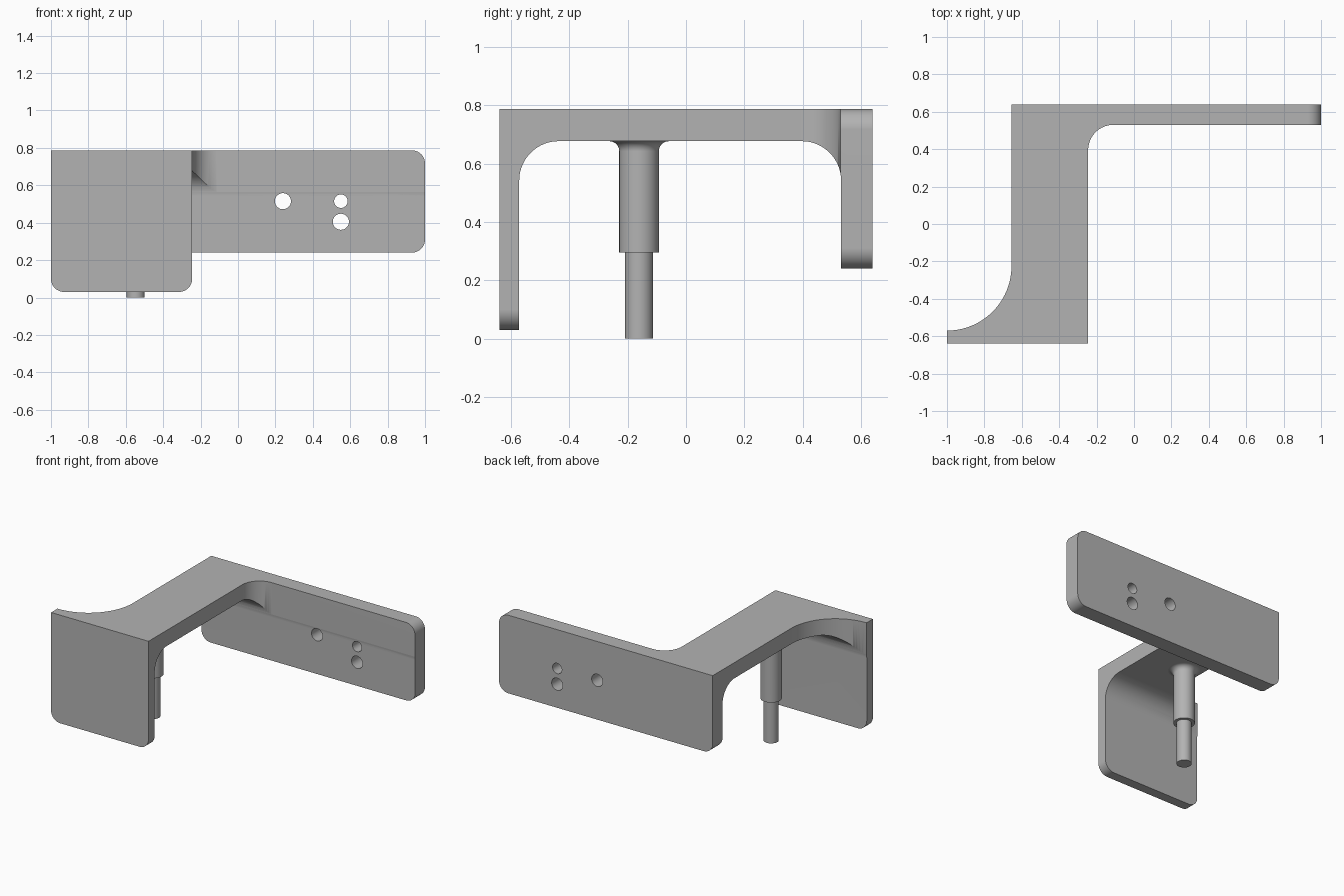
import bpy, bmesh, math
from mathutils import Vector

if "Cube" in bpy.data.objects:
    bpy.data.objects.remove(bpy.data.objects["Cube"])

grey = bpy.data.materials.new("plain grey")
grey.diffuse_color = (0.45, 0.45, 0.45, 1)
grey.use_nodes = True
grey.node_tree.nodes["Principled BSDF"].inputs["Base Color"].default_value = grey.diffuse_color


def arc(cx, cy, r, a0, a1, n=20):
    """Points on an arc, angles in degrees."""
    return [(cx + r * math.cos(math.radians(a0 + (a1 - a0) * i / n)),
             cy + r * math.sin(math.radians(a0 + (a1 - a0) * i / n))) for i in range(n + 1)]


def finish(bm, name):
    bmesh.ops.recalc_face_normals(bm, faces=bm.faces)
    me = bpy.data.meshes.new(name)
    bm.to_mesh(me)
    bm.free()
    me.materials.append(grey)
    ob = bpy.data.objects.new(name, me)
    bpy.context.collection.objects.link(ob)
    return ob


def prism(name, pts, axis, lo, hi):
    """Extrude a 2D outline along an axis (the outline uses the other two axes in order)."""
    bm = bmesh.new()

    def place(p, t):
        c = list(p)
        c.insert("xyz".index(axis), t)
        return Vector(c)
    f = bm.faces.new([bm.verts.new(place(p, lo)) for p in pts])
    ext = bmesh.ops.extrude_face_region(bm, geom=[f])["geom"]
    bmesh.ops.translate(bm, vec=place((0, 0), hi - lo),
                        verts=[v for v in ext if isinstance(v, bmesh.types.BMVert)])
    return finish(bm, name)


def lathe(name, prof, origin, direction):
    """Spin an (r, h) profile about an axis; profile ends on the axis are closed."""
    bm = bmesh.new()
    vs = [bm.verts.new((r, 0, h)) for r, h in prof]
    es = [bm.edges.new(p) for p in zip(vs, vs[1:])]
    bmesh.ops.spin(bm, geom=vs + es, cent=(0, 0, 0), axis=(0, 0, 1),
                   angle=2 * math.pi, steps=48)
    bmesh.ops.remove_doubles(bm, verts=bm.verts, dist=1e-5)
    rot = Vector(direction).to_track_quat('Z', 'Y').to_matrix()
    for v in bm.verts:
        v.co = rot @ v.co + Vector(origin)
    return finish(bm, name)


def boolean(ob, cutter, op):
    m = ob.modifiers.new("cut", 'BOOLEAN')
    m.object, m.operation, m.solver = cutter, op, 'EXACT'
    bpy.context.view_layer.objects.active = ob
    bpy.ops.object.modifier_apply(modifier=m.name)
    bpy.data.objects.remove(cutter)


def smooth(ob):
    bpy.ops.object.select_all(action='DESELECT')
    ob.select_set(True)
    bpy.context.view_layer.objects.active = ob
    bpy.ops.object.shade_smooth_by_angle(angle=math.radians(30))
    m = ob.modifiers.new("even shading", 'WEIGHTED_NORMAL')
    m.keep_sharp = True


TOP, UNDER, F = 0.787, 0.677, 0.135

# Bracket: side profile (two legs and a bridge) crossed with the plan outline
side = [(-0.64, TOP), (-0.64, 0.03), (-0.572, 0.03)]
side += arc(-0.572 + F, UNDER - F, F, 180, 90)
side += arc(0.532 - F, UNDER - F, F, 90, 0)
side += [(0.532, 0.24), (0.64, 0.24), (0.64, TOP)]
bracket = prism("bracket", side, "x", -1.2, 1.2)

plan = [(-1, -0.8), (-0.245, -0.8)]
plan += arc(-0.245 + F, 0.53 - F, F, 180, 90)
plan += [(1, 0.53), (1, 0.8), (-0.655, 0.8)]
plan += arc(-1, -0.225, 0.345, 0, -90, 28)
boolean(bracket, prism("plan_cutter", plan, "z", -0.2, 1.2), 'INTERSECT')

# Rounded plate corners: (x, z, inward x, inward z, y range)
R = 0.07
for x, z, sx, sz, y0, y1 in [(-1, 0.03, 1, 1, -0.8, -0.5), (-0.245, 0.03, -1, 1, -0.8, -0.5),
                             (-0.655, 0.24, 1, 1, 0.45, 0.8), (1, 0.24, -1, 1, 0.45, 0.8),
                             (1, TOP, -1, -1, 0.45, 0.8)]:
    pts = [(x + sx * (R + px * R), z + sz * (R + pz * R)) for px, pz in arc(0, 0, 1, 180, 270, 10)]
    e = 0.03
    pts += [(x + sx * R, z - sz * e), (x - sx * e, z - sz * e), (x - sx * e, z + sz * R)]
    boolean(bracket, prism("corner_cutter", pts, "y", y0, y1), 'DIFFERENCE')

# Screw holes in the back plate
for x, z, r in [(0.24, 0.515, 0.043), (0.55, 0.515, 0.036), (0.86, 0.515, 0.043), (0.55, 0.405, 0.043)]:
    hole = lathe("hole_cutter", [(0, 0), (r, 0), (r, 0.4), (0, 0.4)], (x, 0.45, z), (0, 1, 0))
    boolean(bracket, hole, 'DIFFERENCE')

# Front hole with a rounded mouth
q = 0.034
mouth = [(0, -0.05), (0.07 + q, -0.05)] + arc(0.07 + q, q, q, 270, 180, 8) + [(0.07, 0.2), (0, 0.2)]
boolean(bracket, lathe("hole_cutter", mouth, (-0.74, -0.64, 0.21), (0, 1, 0)), 'DIFFERENCE')
smooth(bracket)

# Stepped post hanging under the bridge, with a flared root
post_profile = [(0, 0), (0.048, 0), (0.048, 0.295), (0.068, 0.295)]
post_profile += arc(0.068 + q, UNDER - q, q, 180, 90, 8)
post = lathe("stepped_post", post_profile, (-0.547, -0.161, 0), (0, 0, 1))
smooth(post)
